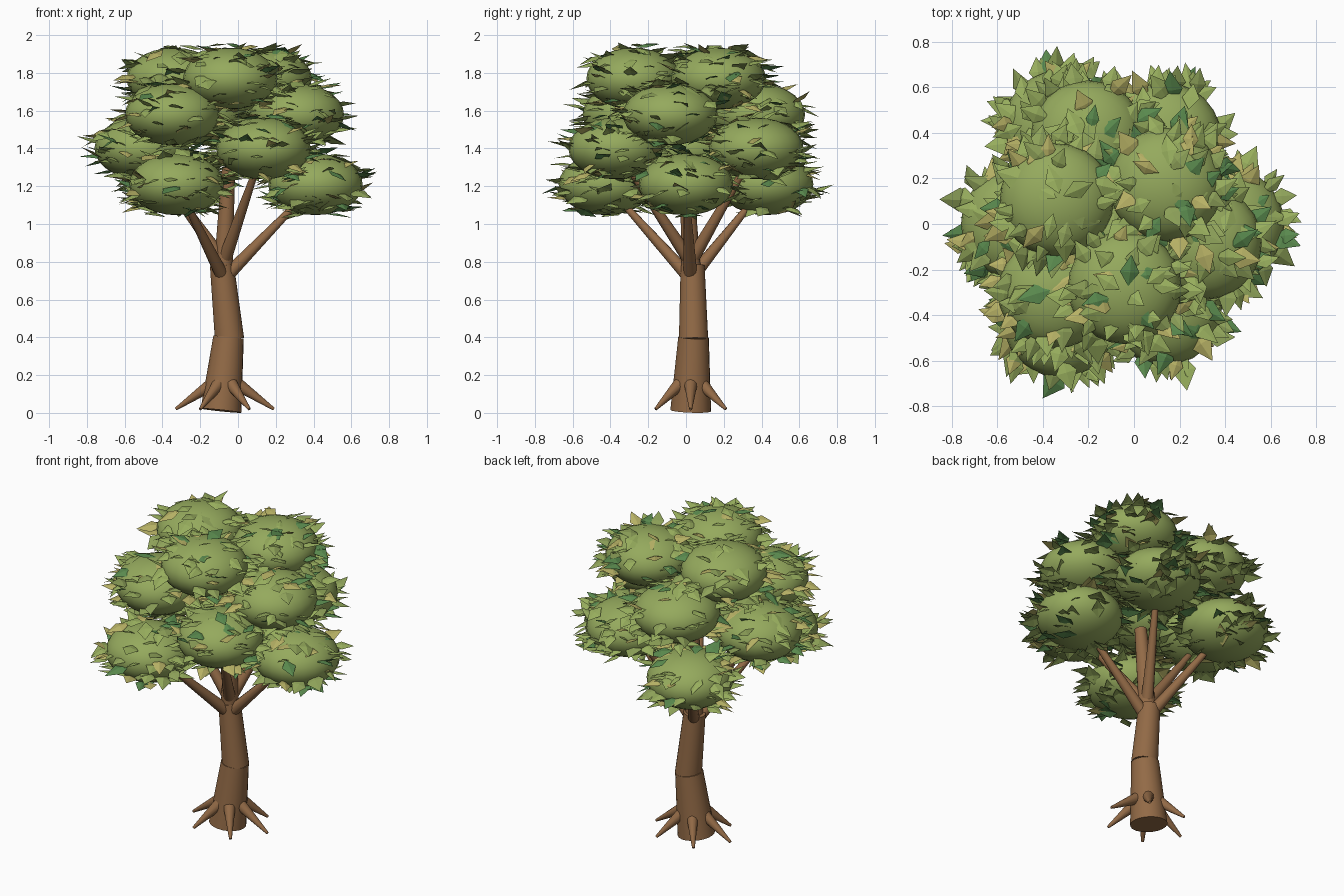
import bpy, bmesh, random
from math import radians, cos, sin, pi, sqrt
from mathutils import Vector, Matrix

if "Cube" in bpy.data.objects:
    bpy.data.objects.remove(bpy.data.objects["Cube"])

random.seed(11)


def material(name, rgb):
    m = bpy.data.materials.new(name)
    m.diffuse_color = (*rgb, 1)
    m.use_nodes = True
    m.node_tree.nodes["Principled BSDF"].inputs["Base Color"].default_value = m.diffuse_color
    return m


BARK = material("bark", (0.29, 0.145, 0.062))
FOLIAGE = material("foliage", (0.30, 0.40, 0.11))
LEAF_MATS = [material("leaf_light", (0.31, 0.42, 0.11)),
             material("leaf_olive", (0.27, 0.36, 0.10)),
             material("leaf_deep", (0.10, 0.25, 0.075)),
             material("leaf_yellow", (0.47, 0.44, 0.13))]
LEAF_WEIGHTS = [45, 25, 15, 15]


def limb(name, a, b, r1, r2, sides=16):
    """Tapered round limb from a to b."""
    a, b = Vector(a), Vector(b)
    d = b - a
    bpy.ops.mesh.primitive_cone_add(vertices=sides, radius1=r1, radius2=r2,
                                    depth=d.length, location=(a + b) / 2,
                                    rotation=d.to_track_quat('Z', 'Y').to_euler())
    o = bpy.context.object
    o.name = name
    o.data.materials.append(BARK)
    bpy.ops.object.shade_smooth_by_angle(angle=radians(40))


# trunk in three leaning sections
limb("trunk_lower", (-0.09, 0.025, 0.012), (-0.05, 0.04, 0.40), 0.108, 0.081, 20)
limb("trunk_middle", (-0.045, 0.04, 0.39), (-0.085, 0.035, 0.78), 0.078, 0.064, 20)
limb("trunk_upper", (-0.08, 0.03, 0.72), (-0.05, 0.0, 1.3), 0.052, 0.035, 20)

# roots
for i in range(6):
    t = i * pi / 3
    c, s = cos(t), sin(t)
    limb("root", (-0.07 + 0.07 * c, 0.025 + 0.07 * s, 0.15),
         (-0.07 + 0.26 * c, 0.025 + 0.215 * s, 0.02), 0.035, 0.008, 12)

# foliage clusters: four staggered rings of three (ring radius, height, start angle)
clumps = []
for ring, z, start in ((0.49, 1.21, 0), (0.43, 1.40, 60), (0.40, 1.58, -12), (0.28, 1.77, 38)):
    for k in range(3):
        t = radians(start + 120 * k)
        clumps.append(Vector((-0.08 + ring * cos(t), ring * sin(t), z)))
RX, RZ = 0.25, 0.163
for c in clumps:
    bpy.ops.mesh.primitive_uv_sphere_add(segments=24, ring_count=14, radius=1,
                                         location=c, scale=(RX, RX, RZ))
    o = bpy.context.object
    o.name = "foliage_clump"
    o.data.materials.append(FOLIAGE)
    bpy.ops.object.shade_smooth()

# branches reaching into the two lower rings
for i, c in enumerate(clumps[:6]):
    z0 = 0.71 if i < 3 else 0.8
    limb("branch", (-0.075, 0.025, z0), c, 0.037, 0.012, 12)

# folded diamond leaves scattered over every clump
bm = bmesh.new()
for c in clumps:
    for n in range(95):
        t = random.uniform(0, 2 * pi)
        h = random.uniform(-0.95, 1)
        r = sqrt(1 - h * h)
        k = random.uniform(0.92, 1.12)
        pos = c + Vector((RX * k * r * cos(t), RX * k * r * sin(t), RZ * k * h))
        size = random.uniform(0.12, 0.17)
        w = size * random.uniform(0.25, 0.33)
        rot = (Matrix.Rotation(t + random.uniform(-0.6, 0.6), 4, 'Z')
               @ Matrix.Rotation(random.uniform(-0.5, 0.5), 4, 'Y')
               @ Matrix.Rotation(random.uniform(-0.4, 0.4), 4, 'X'))
        m = Matrix.Translation(pos) @ rot
        pts = [(-0.4 * size, 0, 0), (0.05 * size, -w, 0), (0.6 * size, 0, 0),
               (0.05 * size, w, 0), (0.05 * size, 0, 0.07 * size)]
        v = [bm.verts.new(m @ Vector(p)) for p in pts]
        mat = random.choices(range(4), LEAF_WEIGHTS)[0]
        for j in range(4):
            f = bm.faces.new((v[j], v[(j + 1) % 4], v[4]))
            f.material_index = mat
mesh = bpy.data.meshes.new("leaves")
bm.to_mesh(mesh)
bm.free()
for m in LEAF_MATS:
    mesh.materials.append(m)
leaves = bpy.data.objects.new("leaves", mesh)
bpy.context.collection.objects.link(leaves)
